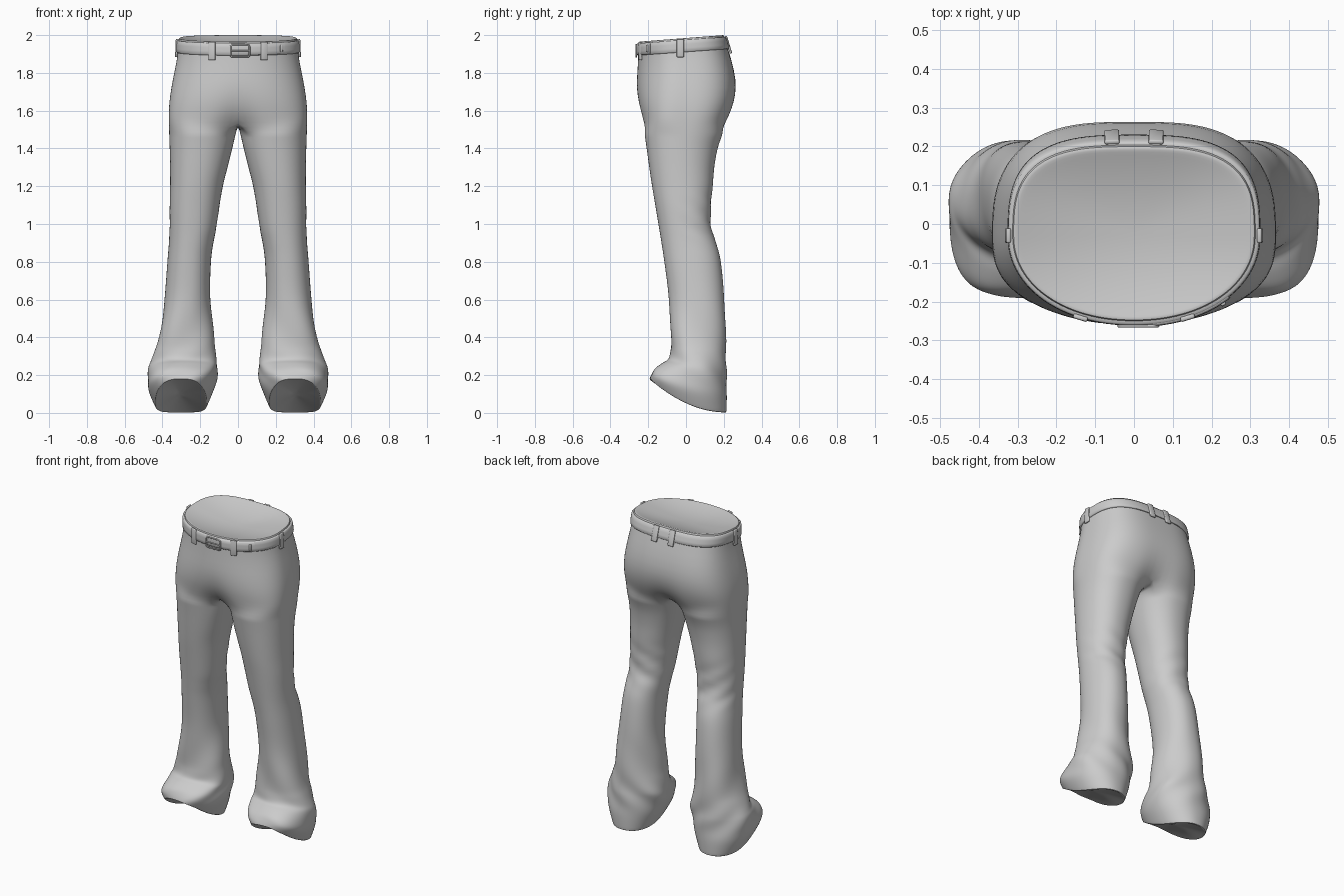
import bpy, bmesh, math
from mathutils import Vector, Matrix

if "Cube" in bpy.data.objects:
    bpy.data.objects.remove(bpy.data.objects["Cube"])

OUT, INN = 28, 16          # segments on the outer side and the inner side of a leg


def sgnpow(v, e):
    return math.copysign(abs(v) ** e, v)


def oval(phi, xi, xo, yf, yb, cy, nf=2.1, nb=3.0):
    """Point of a rounded outline, front and back with their own squareness."""
    n = nf if math.sin(phi) < 0 else nb
    ry = cy - yf if math.sin(phi) < 0 else yb - cy
    return Vector(((xi + xo) / 2 + (xo - xi) / 2 * sgnpow(math.cos(phi), 2 / n),
                   cy + ry * sgnpow(math.sin(phi), 2 / n), 0))


def finish(name, bm, angle=40):
    me = bpy.data.meshes.new(name)
    bm.to_mesh(me)
    bm.free()
    ob = bpy.data.objects.new(name, me)
    bpy.context.collection.objects.link(ob)
    bpy.context.view_layer.objects.active = ob
    ob.select_set(True)
    bpy.ops.object.shade_smooth_by_angle(angle=math.radians(angle))
    ob.select_set(False)
    return ob


# ---- trousers: right half, mirrored ----
def torso_ring(zf, zb, xo, yf, yb, nf=2.1, dent=0.0):
    pts = []
    for i in range(OUT + 1):
        p = oval(-math.pi / 2 + math.pi * i / OUT, -xo, xo, yf, yb, -0.03, nf)
        if i in (0, OUT):
            p.x = 0
        p.z = zb + (zf - zb) * (yb - p.y) / (yb - yf)
        p.y *= 1 - dent * math.exp(-(p.x / 0.08) ** 2)
        pts.append(p)
    return pts


def leg_ring(zf, zb, xi, xo, yf, yb, a, n):
    a = math.radians(a)
    h = math.pi / 2 + a
    phis = [-h + 2 * h * i / OUT for i in range(OUT + 1)]
    phis += [h + (2 * math.pi - 2 * h) * i / INN for i in range(1, INN)]
    pts = []
    for phi in phis:
        p = oval(phi, xi, xo, yf, yb, (yf + yb) / 2, n, 2.2)
        p.z = zb + (zf - zb) * ((yb - p.y) / (yb - yf)) ** 2
        # cloth folds behind the knee and above the ankle
        s, c = math.sin(phi), math.cos(phi)
        k = 0.005 * math.exp(-((p.z - 1.03) / 0.10) ** 2) * max(0, s + 0.3) * math.sin(55 * p.z + 4 * phi)
        k += 0.009 * math.exp(-((p.z - 0.42) / 0.12) ** 2) * math.sin(3 * phi + 9 * p.z)
        k += 0.006 * math.exp(-((p.z - 0.22) / 0.08) ** 2) * math.sin(5 * phi + 30 * p.z)
        pts.append(p + Vector((c, s, 0)) * k)
    return pts


def dense(keys, steps):
    """Catmull-Rom interpolation of ring settings."""
    res = []
    for i in range(len(keys) - 1):
        k0, k1, k2, k3 = (keys[max(0, min(len(keys) - 1, i + j))] for j in (-1, 0, 1, 2))
        for s in range(steps):
            t = s / steps
            res.append([0.5 * (2 * b + (c - a) * t + (2 * a - 5 * b + 4 * c - d) * t * t
                               + (3 * b - a - 3 * c + d) * t ** 3)
                        for a, b, c, d in zip(k0, k1, k2, k3)])
    return res + [keys[-1]]


torso_keys = [
    (1.965, 2.0, .303, -.240, .192), (1.967, 2.0, .312, -.249, .201),
    (1.955, 1.99, .315, -.252, .204), (1.88, 1.92, .318, -.253, .225),
    (1.80, 1.82, .336, -.258, .255), (1.72, 1.72, .354, -.263, .269, 2.2),
    (1.64, 1.64, .365, -.256, .257, 2.4, .03), (1.585, 1.585, .367, -.242, .238, 2.6, .08),
    (1.54, 1.54, .367, -.232, .219, 2.8, .20)]
leg_keys = [
    (1.48, 1.48, .012, .365, -.221, .196, 48, 2.2), (1.40, 1.40, .030, .362, -.209, .168, 40, 2.2),
    (1.30, 1.30, .055, .360, -.195, .150, 32, 2.2), (1.20, 1.20, .080, .360, -.180, .142, 26, 2.2),
    (1.10, 1.10, .097, .362, -.163, .132, 22, 2.2), (.98, .98, .115, .362, -.143, .133, 20, 2.2),
    (.90, .90, .130, .366, -.130, .160, 20, 2.2), (.80, .80, .143, .374, -.115, .185, 20, 2.2),
    (.60, .60, .148, .390, -.090, .203, 20, 2.2), (.40, .40, .130, .420, -.085, .206, 20, 2.2),
    (.33, .32, .118, .442, -.086, .208, 20, 2.2), (.285, .26, .108, .460, -.094, .210, 20, 2.2),
    (.265, .22, .106, .473, -.125, .212, 20, 2.3), (.235, .16, .112, .480, -.168, .214, 20, 2.4),
    (.205, .09, .130, .474, -.188, .217, 20, 2.6), (.18, .0, .165, .438, -.195, .214, 20, 2.8)]

torso = [torso_ring(*k) for k in torso_keys]
rim = torso[0]
bowl = []                                    # shallow inner surface at the waist
for s in (0, .2, .4, .6, .8, .95):
    bowl.append([Vector((p.x * s, -.025 + (p.y + .025) * s, 1.985 + (p.z - 1.985) * s - .04 * (1 - s * s)))
                 for p in rim])
legs = [leg_ring(*k) for k in dense(leg_keys, 3)]
hem = legs[-1]
mid = sum(hem, Vector()) / len(hem)
for s in (.97, .85, .6, .3, 0):              # shallow surface in the hem
    legs.append([mid + (p - mid) * s + Vector((0, 0, .025 * (1 - s * s))) for p in hem])

bm = bmesh.new()
half = [[bm.verts.new(p) for p in r] for r in bowl + torso]
f, b = half[-1][0].co, half[-1][-1].co
under = []
for i in range(1, INN):                      # crotch arc on the centre plane, back to front
    t = i / INN
    p = b.lerp(f, t)
    p.z -= .015 * math.sin(math.pi * t)
    under.append(bm.verts.new(p))
full = [half[-1] + under] + [[bm.verts.new(p) for p in r] for r in legs]
for rings, closed in ((half, False), (full, True)):
    for u, l in zip(rings, rings[1:]):
        n = len(u)
        for i in range(n if closed else n - 1):
            j = (i + 1) % n
            bm.faces.new((u[i], l[i], l[j], u[j]))
bmesh.ops.remove_doubles(bm, verts=bm.verts, dist=1e-5)
trousers = finish("trousers", bm, 60)
m = trousers.modifiers.new("Mirror", 'MIRROR')
m.use_clip = True
m.merge_threshold = .0005
m = trousers.modifiers.new("Smooth", 'SUBSURF')
m.levels = m.render_levels = 1


# ---- belt, leaning with the seat at the back ----
def waist(phi, off, dz=0.0):
    x = .315 - .04 * dz + off
    p = oval(phi, -x, x, -.251 - off, .212 - .3 * dz + off, -.03)
    p.z = 1.925 + .033 * (p.y + .25) / .46 + dz
    return p


def strap(name, profile, a0, a1, n, closed):
    bm = bmesh.new()
    rows = [[bm.verts.new(waist(a0 + (a1 - a0) * i / n, o, z)) for o, z in profile]
            for i in range(n if closed else n + 1)]
    for i in range(n):
        u, v = rows[i], rows[(i + 1) % len(rows)]
        for j in range(len(profile)):
            k = (j + 1) % len(profile)
            bm.faces.new((u[j], v[j], v[k], u[k]))
    if not closed:
        bm.faces.new(rows[0])
        bm.faces.new(rows[-1])
    bmesh.ops.recalc_face_normals(bm, faces=bm.faces)
    return finish(name, bm, 50)


belt_profile = [(-.002, -.032), (.006, -.032), (.010, -.028), (.011, -.01),
                (.011, .01), (.010, .028), (.006, .032), (-.002, .032)]
strap("belt", belt_profile, 0, 2 * math.pi, 128, True)
strap("belt_end", [(o + .004, z * .93) for o, z in belt_profile],
      math.radians(-82), math.radians(-42), 20, False)


# ---- belt loops ----
def loop(name, deg, width, z0, z1, off=.010, thick=.012):
    phi = math.radians(deg)
    p = waist(phi, off, (z0 + z1) / 2)
    t = waist(phi + .02, off) - waist(phi - .02, off)
    t.z = 0
    t.normalize()
    up = waist(phi, off, z1) - waist(phi, off, z0)
    up = (up - t * up.dot(t)).normalized()
    bm = bmesh.new()
    bmesh.ops.create_cube(bm, size=1)
    bmesh.ops.scale(bm, vec=(width, thick, z1 - z0), verts=bm.verts)
    bmesh.ops.bevel(bm, geom=bm.edges[:], offset=.004, segments=2, affect='EDGES', profile=.5)
    mat = Matrix((t, up.cross(t), up)).transposed().to_4x4()
    bm.transform(Matrix.Translation(p) @ mat)
    bmesh.ops.recalc_face_normals(bm, faces=bm.faces)
    finish(name, bm, 50)


for side, flip in (("right", False), ("left", True)):
    for part, deg in (("front", -66), ("side", 0), ("back", 85.8)):
        loop(f"{part}_{side}_belt_loop", 180 - deg if flip else deg, .038, -.058, .038)
loop("belt_keeper", -47, .014, -.018, .02, .016, .010)


# ---- buckle ----
def bar(name, pts, radius, cyclic):
    cu = bpy.data.curves.new(name, 'CURVE')
    cu.dimensions = '3D'
    cu.bevel_depth = radius
    cu.bevel_resolution = 2
    cu.use_fill_caps = True
    sp = cu.splines.new('POLY')
    sp.points.add(len(pts) - 1)
    for q, p in zip(sp.points, pts):
        q.co = (*p, 1)
    sp.use_cyclic_u = cyclic
    bpy.context.collection.objects.link(bpy.data.objects.new(name, cu))


frame = []
for cx, cz, a0 in ((.05, 1.938, 0), (-.028, 1.938, 90), (-.028, 1.896, 180), (.05, 1.896, 270)):
    for k in range(4):
        a = math.radians(a0 + 30 * k)
        frame.append((cx + .011 * math.cos(a), -.263, cz + .011 * math.sin(a)))
bar("buckle_frame", frame, .0045, True)
bar("buckle_prong", [(-.036, -.264, 1.917), (.06, -.264, 1.917)], .0035, False)
